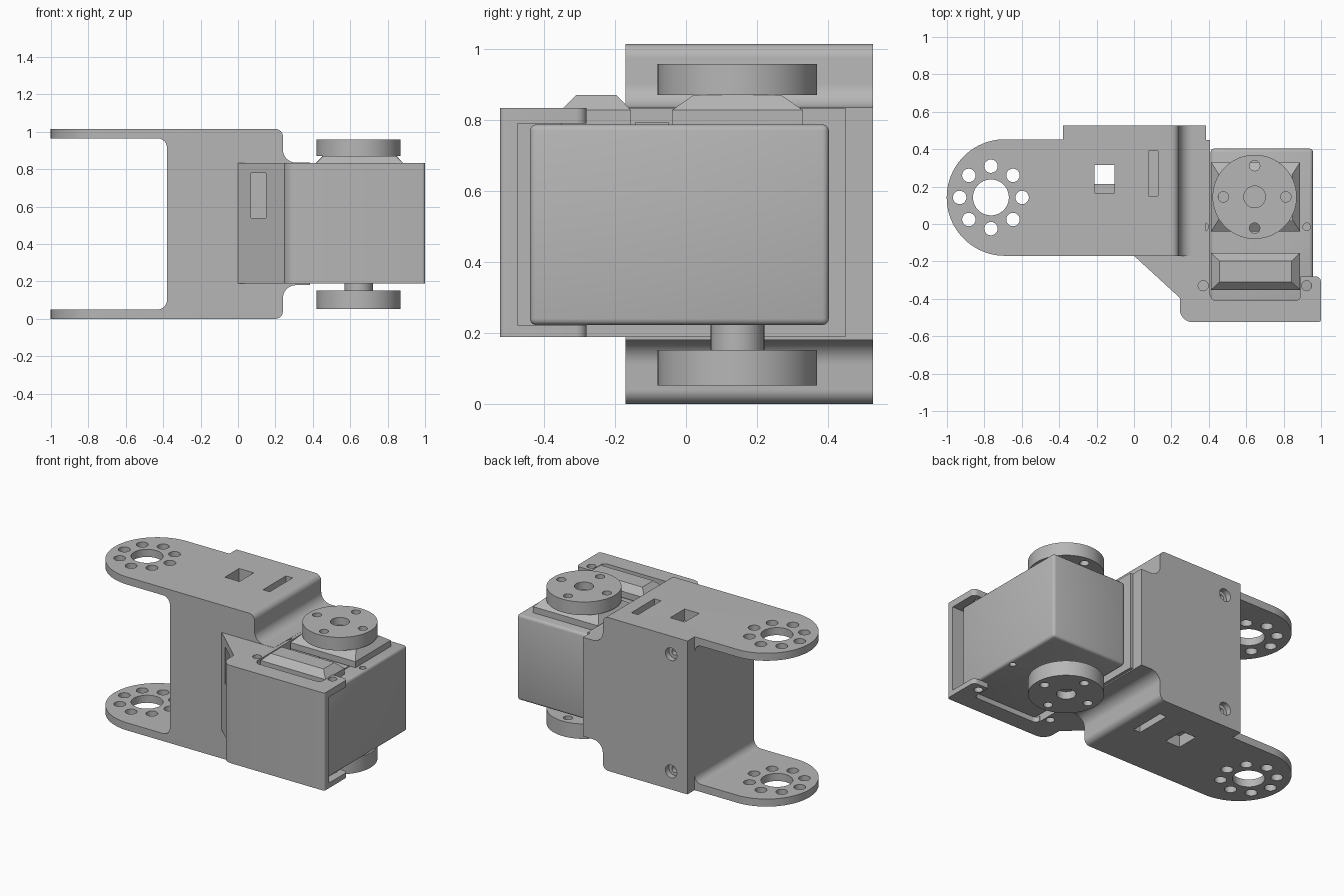
import bpy, bmesh, math
from mathutils import Vector

old = bpy.data.objects.get("Cube")
if old:
    bpy.data.objects.remove(old, do_unlink=True)

grey = bpy.data.materials.new("plain_grey")
grey.use_nodes = True
grey.diffuse_color = (0.47, 0.47, 0.47, 1)
grey.node_tree.nodes["Principled BSDF"].inputs["Base Color"].default_value = (0.47, 0.47, 0.47, 1)

MID = 0.5075          # mirror height of the bracket
HX, HY = 0.645, 0.145  # output shaft axis


def loft(name, rings):
    """Closed solid through rings of equal point count."""
    bm = bmesh.new()
    rows = [[bm.verts.new(p) for p in r] for r in rings]
    bm.faces.new(rows[0])
    bm.faces.new(rows[-1])
    n = len(rows[0])
    for a, b in zip(rows, rows[1:]):
        for i in range(n):
            j = (i + 1) % n
            bm.faces.new((a[i], a[j], b[j], b[i]))
    bmesh.ops.recalc_face_normals(bm, faces=bm.faces)
    mesh = bpy.data.meshes.new(name)
    bm.to_mesh(mesh)
    bm.free()
    ob = bpy.data.objects.new(name, mesh)
    bpy.context.collection.objects.link(ob)
    mesh.materials.append(grey)
    return ob


def prism(name, pts, lo, hi, axis="z"):
    place = (lambda p, h: (p[0], p[1], h)) if axis == "z" else (lambda p, h: (p[0], h, p[1]))
    return loft(name, [[place(p, h) for p in pts] for h in (lo, hi)])


def arc(cx, cy, r, a0, a1, n=10):
    return [(cx + r * math.cos(math.radians(a0 + (a1 - a0) * i / n)),
             cy + r * math.sin(math.radians(a0 + (a1 - a0) * i / n))) for i in range(n + 1)]


def circle(cx, cy, r, n=32):
    return arc(cx, cy, r, 0, 360, n)[:-1]


def rect(x0, x1, y0, y1):
    return [(x0, y0), (x1, y0), (x1, y1), (x0, y1)]


def activate(ob):
    bpy.ops.object.select_all(action="DESELECT")
    ob.select_set(True)
    bpy.context.view_layer.objects.active = ob


def boolean(ob, cutter, mode="DIFFERENCE"):
    mod = ob.modifiers.new("cut", "BOOLEAN")
    mod.operation, mod.object, mod.solver = mode, cutter, "EXACT"
    activate(ob)
    bpy.ops.object.modifier_apply(modifier=mod.name)
    bpy.data.objects.remove(cutter, do_unlink=True)


def cut(ob, pts, lo, hi, axis="z"):
    boolean(ob, prism("cutter", pts, lo, hi, axis))


def finish(ob, bevel=0):
    activate(ob)
    if bevel:
        mod = ob.modifiers.new("soft_edges", "BEVEL")
        mod.width, mod.segments = bevel, 3
        bpy.ops.object.modifier_apply(modifier=mod.name)
    bpy.ops.object.shade_smooth_by_angle(angle=math.radians(30))


def mirrored(path):
    return path + [(x, 2 * MID - z) for x, z in reversed(path)]


# Fork bracket: side profile trimmed by a round-ended plan
shoulder = arc(0.20, 0.975, 0.04, 90, 0) + arc(0.31, 0.905, 0.07, 180, 270) + [(0.385, 0.835)]
inner = arc(-0.43, 0.915, 0.05, 0, 90)
bracket = prism("fork_bracket", mirrored(inner + [(-1.1, 0.965), (-1.1, 1.015)] + shoulder),
                -0.17, 0.453, "y")
plan = arc(-0.69, 0.1415, 0.3115, 90, 270, 40) + [(0.6, -0.17), (0.6, 0.453)]
plan = [(x, y * 1.0005) for x, y in plan]
boolean(bracket, prism("trim", plan, -0.1, 1.2), "INTERSECT")

# Horn mounting holes through both arms
cut(bracket, circle(-0.765, 0.142, 0.096, 40), -0.1, 1.2)
for i in range(8):
    a = math.radians(45 * i)
    cut(bracket, circle(-0.765 + 0.167 * math.cos(a), 0.142 + 0.167 * math.sin(a), 0.036, 20), -0.1, 1.2)

# Cable window and slots in top and bottom
cut(bracket, rect(-0.212, -0.105, 0.215, 0.315), -0.1, 1.2)
for lo, hi in ((0.94, 1.2), (-0.1, 0.075)):
    cut(bracket, rect(-0.212, -0.105, 0.165, 0.315), lo, hi)
    cut(bracket, rect(0.078, 0.127, 0.15, 0.39), lo, hi)
finish(bracket)

# Back plate with countersunk screw holes
plate = prism("back_plate", mirrored([(-0.38, 1.015)] + shoulder), 0.453, 0.527, "y")
for z in (0.12, 0.895):
    cut(plate, circle(-0.26, z, 0.042, 24), 0.49, 0.6, "y")
    cut(plate, circle(-0.26, z, 0.02, 16), 0.46, 0.6, "y")
finish(plate)

# Motor holder: gusset, side wall and front wall around a pocket
outline = ([(0.0, 0.45), (0.0, -0.17), (0.245, -0.395)] + arc(0.315, -0.455, 0.07, 180, 270)
           + arc(0.985, -0.51, 0.015, 270, 360, 4) + arc(0.97, -0.31, 0.03, 0, 90, 6)
           + [(0.89, -0.28)] + arc(0.86, -0.38, 0.03, 0, -90, 6)
           + arc(0.44, -0.38, 0.03, 270, 180, 6) + [(0.405, -0.38), (0.405, 0.45)])
holder = prism("motor_holder", outline, 0.188, 0.834)
cut(holder, rect(0.405, 1.2, -0.475, 0.6), 0.222, 0.79)
for x, y in ((0.37, -0.015), (0.37, -0.33), (0.923, -0.33)):
    for lo, hi in ((0.76, 0.9), (0.1, 0.25)):
        cut(holder, circle(x, y, 0.027, 20), lo, hi)
cut(holder, rect(0.07, 0.15, 0.54, 0.78), -0.4, -0.15, "y")
finish(holder)

# Motor case
case = prism("motor_case", rect(0.41, 0.957, -0.44, 0.403), 0.222, 0.788)
finish(case, 0.018)
for z0, z1 in ((0.7, 0.9), (0.1, 0.3)):
    cut(case, circle(0.923, -0.015, 0.02, 20), z0, z1)
finish(case)


def raised_block(name, x0, x1, y0, y1, slope_x, slope_y):
    base = rect(x0, x1, y0, y1)
    top = rect(x0 + slope_x, x1 - slope_x, y0 + slope_y, y1 - slope_y)
    ob = loft(name, [[(x, y, z) for x, y in r]
                     for r, z in ((base, 0.78), (base, 0.828), (top, 0.871))])
    finish(ob)


# Stepped covers on top of the case
raised_block("connector_cover", 0.412, 0.888, -0.352, -0.155, 0.045, 0.042)
raised_block("gear_cover", 0.412, 0.888, -0.04, 0.33, 0.04, 0.062)
for x0, x1 in ((0.44, 0.635), (0.652, 0.85)):
    prism("label_panel", rect(x0, x1, -0.142, -0.05), 0.785, 0.794)

# Output horns above and below
for name, z0, z1 in (("top_horn", 0.871, 0.958), ("bottom_horn", 0.052, 0.151)):
    horn = prism(name, circle(HX, HY, 0.225, 64), z0, z1)
    top = name == "top_horn"
    cut(horn, circle(HX, HY, 0.058), z1 - 0.05 if top else 0, 1.2 if top else z0 + 0.05)
    for i in range(4):
        a = math.pi / 2 * i
        cut(horn, circle(HX + 0.167 * math.cos(a), HY + 0.167 * math.sin(a), 0.028, 20), 0, 1.2)
    finish(horn)
shaft = prism("bottom_shaft", circle(HX, HY, 0.076), 0.14, 0.24)
finish(shaft)
